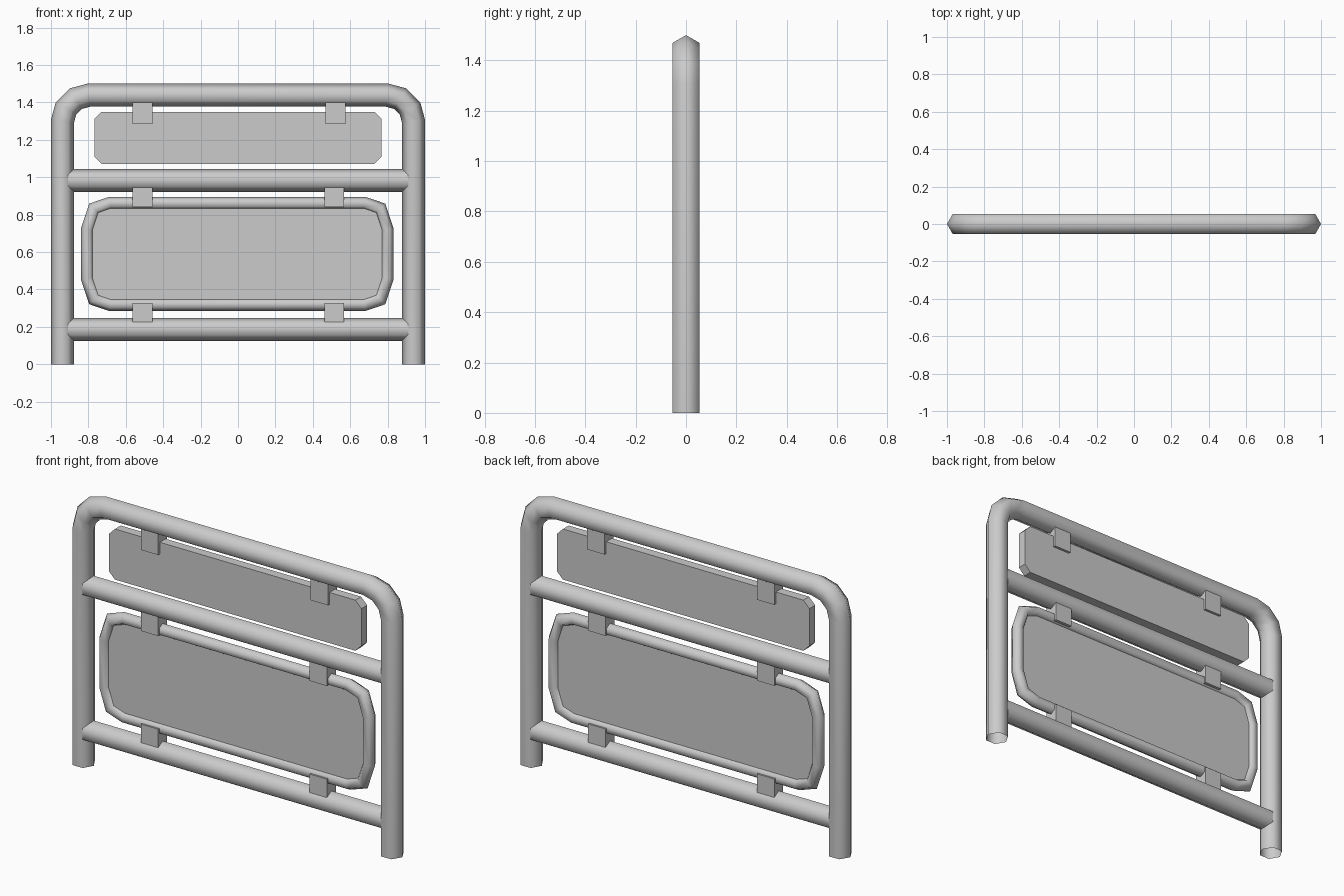
import bpy, bmesh, math
from mathutils import Vector

if "Cube" in bpy.data.objects:
    bpy.data.objects.remove(bpy.data.objects["Cube"])

GREY = (0.6, 0.6, 0.6, 1)
metal = bpy.data.materials.new("grey_metal")
metal.use_nodes = True
metal.diffuse_color = GREY
metal.node_tree.nodes["Principled BSDF"].inputs["Base Color"].default_value = GREY


def finish(name, bm, smooth):
    bmesh.ops.recalc_face_normals(bm, faces=bm.faces)
    for f in bm.faces:
        f.smooth = smooth
    mesh = bpy.data.meshes.new(name)
    bm.to_mesh(mesh)
    bm.free()
    mesh.materials.append(metal)
    obj = bpy.data.objects.new(name, mesh)
    bpy.context.collection.objects.link(obj)
    return obj


def tube(name, path, radius, closed=False, sides=6):
    """Sweep a mitred six-sided section along a path of (x, z) points."""
    bm = bmesh.new()
    pts = [Vector(p) for p in path]
    n = len(pts)
    rings = []
    for i, p in enumerate(pts):
        a = (p - pts[i - 1]).normalized() if closed or i > 0 else None
        b = (pts[(i + 1) % n] - p).normalized() if closed or i < n - 1 else None
        a, b = a or b, b or a
        t = (a + b).normalized()
        mitre = 1 / t.dot(a)
        ring = []
        for k in range(sides):
            ang = math.tau * k / sides
            off = radius * math.cos(ang) * mitre
            ring.append(bm.verts.new((p.x - t.y * off, radius * math.sin(ang), p.y + t.x * off)))
        rings.append(ring)
    for i in range(n if closed else n - 1):
        r, s = rings[i], rings[(i + 1) % n]
        for k in range(sides):
            j = (k + 1) % sides
            bm.faces.new((r[k], r[j], s[j], s[k]))
    return finish(name, bm, True)


def plate(name, outline, half):
    """Extrude an (x, z) outline to a flat plate centred on y = 0."""
    bm = bmesh.new()
    face = bm.faces.new([bm.verts.new((x, -half, z)) for x, z in outline])
    ext = bmesh.ops.extrude_face_region(bm, geom=[face])
    moved = [g for g in ext["geom"] if isinstance(g, bmesh.types.BMVert)]
    bmesh.ops.translate(bm, verts=moved, vec=(0, 2 * half, 0))
    return finish(name, bm, False)


def four_corners(corner, cx, cz):
    """Mirror one corner's points (side to top) into a closed outline."""
    right_top = [(cx + x, cz + z) for x, z in corner]
    left_top = [(cx - x, cz + z) for x, z in reversed(corner)]
    left_low = [(cx - x, cz - z) for x, z in corner]
    right_low = [(cx + x, cz - z) for x, z in reversed(corner)]
    return right_top + left_top + left_low + right_low


# Outer hoop: two legs joined by rounded corners to the top rail
R, LEG_X, TOP_Z, BEND = 0.0615, 0.9385, 1.4385, 0.14
arc = [(LEG_X - BEND + BEND * math.cos(a), TOP_Z - BEND + BEND * math.sin(a))
       for a in (math.radians(30 * i) for i in range(4))]
half_hoop = [(LEG_X, 0)] + arc
tube("outer_hoop", half_hoop + [(-x, z) for x, z in reversed(half_hoop)], R)

# Cross rails
for name, z in (("middle_rail", 0.983), ("lower_rail", 0.187)):
    tube(name, [(-0.908, z), (0.908, z)], R)

# Upper panel with clipped corners
plate("upper_panel", four_corners([(0.768, 0.102), (0.731, 0.139)], 0, 1.211), 0.025)

# Lower panel and the thin tube around it
rim = [(0.802, 0.13), (0.765, 0.242), (0.68, 0.271)]
tube("lower_panel_frame", four_corners(rim, -0.004, 0.59), 0.034, closed=True)
plate("lower_panel", four_corners(rim, -0.004, 0.59), 0.012)

# Mounting tabs
for name, low, high in (("upper_tab", 1.285, 1.42), ("middle_tab", 0.84, 0.96), ("lower_tab", 0.215, 0.328)):
    for side, x in (("left", 0.515), ("right", -0.511)):
        if name == "upper_tab" and side == "left":
            x = 0.521
        w = 0.053
        plate(side + "_" + name, [(x - w, low), (x + w, low), (x + w, high), (x - w, high)], 0.039)
